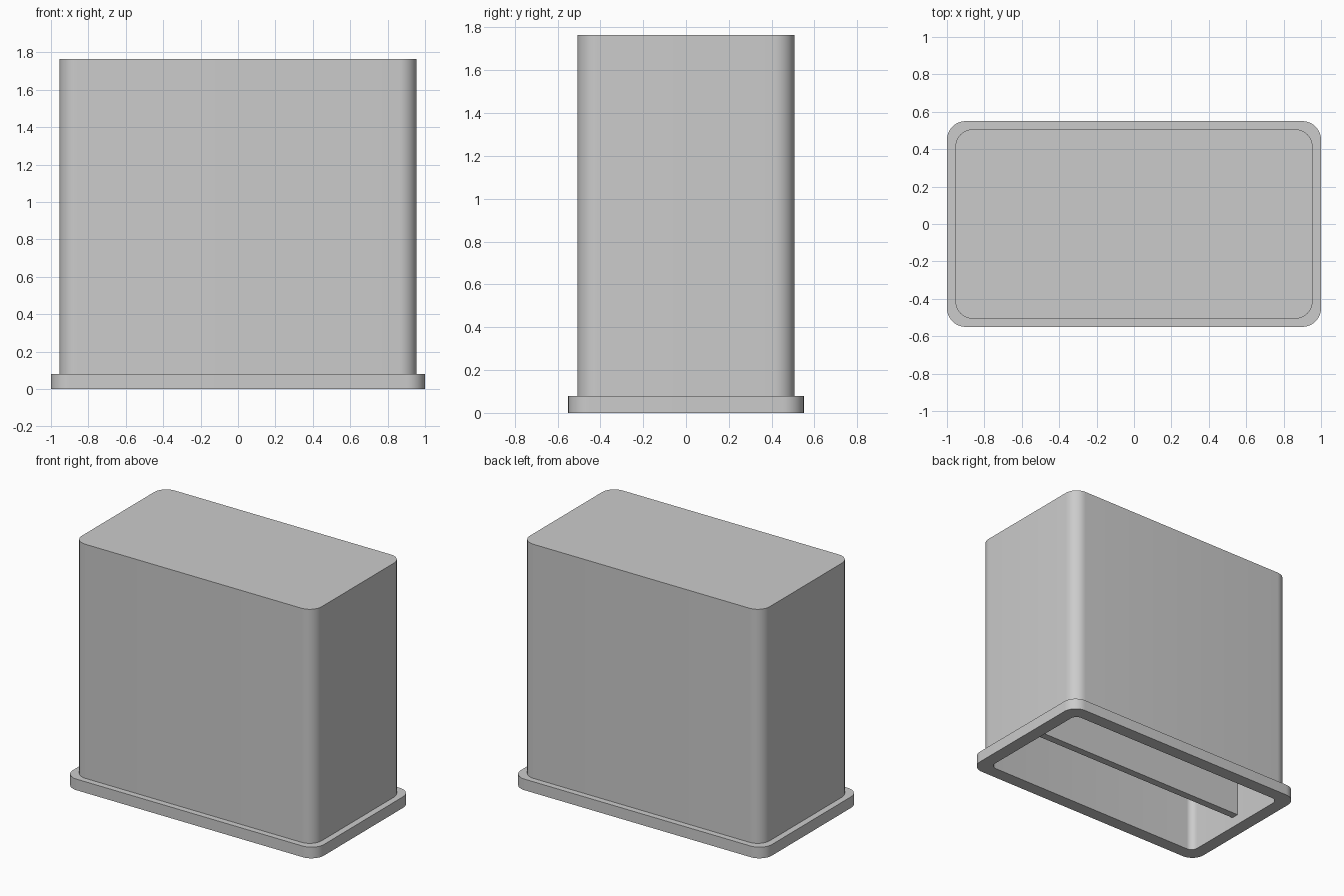
import bpy
import bmesh
import math

cube = bpy.data.objects.get("Cube")
if cube:
    bpy.data.objects.remove(cube, do_unlink=True)

# Single flat colour
grey = bpy.data.materials.new("plain_grey")
grey.use_nodes = True
colour = (0.6, 0.6, 0.6, 1)
grey.diffuse_color = colour
grey.node_tree.nodes["Principled BSDF"].inputs["Base Color"].default_value = colour

HEIGHT, FLANGE, LID = 1.765, 0.08, 0.05
STEPS = 10


def make_object(name, bm):
    bmesh.ops.recalc_face_normals(bm, faces=bm.faces)
    mesh = bpy.data.meshes.new(name)
    bm.to_mesh(mesh)
    bm.free()
    mesh.materials.append(grey)
    obj = bpy.data.objects.new(name, mesh)
    bpy.context.collection.objects.link(obj)
    return obj


def rounded_ring(bm, hx, hy, radius, z):
    """Loop of vertices around a rounded rectangle."""
    ring = []
    for quarter, (sx, sy) in enumerate([(1, 1), (-1, 1), (-1, -1), (1, -1)]):
        for i in range(STEPS + 1):
            a = (quarter + i / STEPS) * math.pi / 2
            ring.append(bm.verts.new((sx * (hx - radius) + radius * math.cos(a),
                                      sy * (hy - radius) + radius * math.sin(a), z)))
    return ring


# Hollow housing with an open bottom and a flange around the opening
inner = (0.905, 0.455, 0.05)
body = (0.955, 0.507, 0.095)
flange = (1.0, 0.55, 0.1)
sections = [(inner, HEIGHT - LID), (inner, 0), (flange, 0), (flange, FLANGE),
            (body, FLANGE), (body, HEIGHT)]
bm = bmesh.new()
rings = [rounded_ring(bm, *shape, z) for shape, z in sections]
for low, high in zip(rings, rings[1:]):
    for i in range(len(low)):
        j = (i + 1) % len(low)
        bm.faces.new((low[i], low[j], high[j], high[i]))
bm.faces.new(rings[0])
bm.faces.new(rings[-1])
housing = make_object("housing", bm)

bpy.ops.object.select_all(action="DESELECT")
housing.select_set(True)
bpy.context.view_layer.objects.active = housing
bpy.ops.object.shade_smooth_by_angle(angle=math.radians(30))

# Lengthwise partition inside the housing
bm = bmesh.new()
bmesh.ops.create_cube(bm, size=1)
bottom, top = 0.075, HEIGHT - LID + 0.01
bmesh.ops.scale(bm, verts=bm.verts, vec=(1.82, 0.055, top - bottom))
bmesh.ops.translate(bm, verts=bm.verts, vec=(0, 0, (top + bottom) / 2))
make_object("divider", bm)
